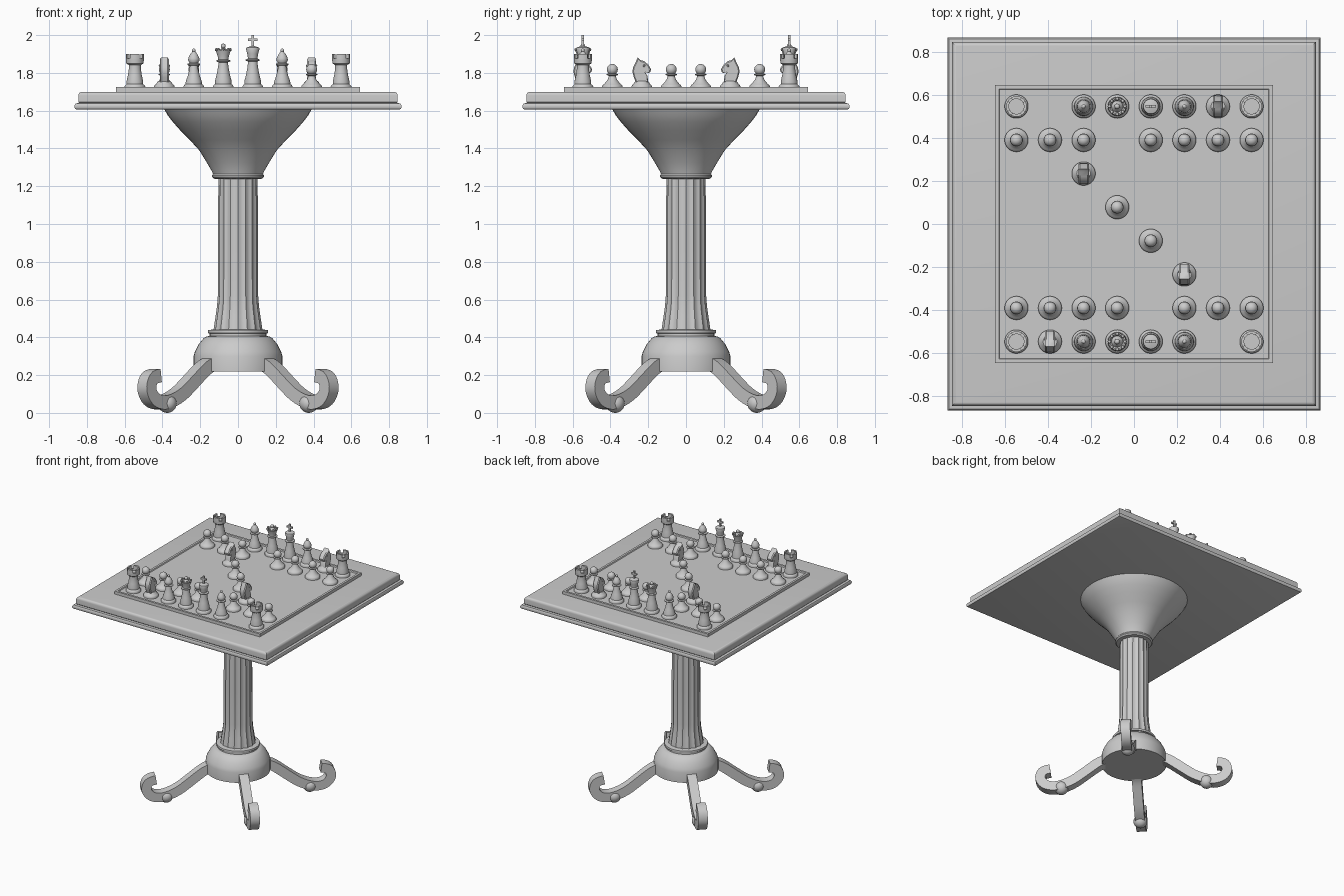
import bpy, bmesh, math
from mathutils import Vector, Matrix

if "Cube" in bpy.data.objects:
    bpy.data.objects.remove(bpy.data.objects["Cube"])

grey = bpy.data.materials.new("stone grey")
grey.diffuse_color = (0.6, 0.6, 0.6, 1)
grey.use_nodes = True
grey.node_tree.nodes["Principled BSDF"].inputs["Base Color"].default_value = grey.diffuse_color


def loft(bm, sections, closed_caps=True):
    """Join successive closed sections with quads and cap both ends."""
    rings = [[bm.verts.new(p) for p in s] for s in sections]
    n = len(rings[0])
    for a, b in zip(rings, rings[1:]):
        for i in range(n):
            j = (i + 1) % n
            bm.faces.new((a[i], a[j], b[j], b[i]))
    if closed_caps:
        bm.faces.new(rings[0][::-1])
        bm.faces.new(rings[-1])


def lathe(bm, profile, seg=32):
    loft(bm, [[(r * math.cos(2 * math.pi * i / seg), r * math.sin(2 * math.pi * i / seg), z)
               for i in range(seg)] for r, z in profile])


def squares(bm, profile):
    loft(bm, [[(-r, -r, z), (r, -r, z), (r, r, z), (-r, r, z)] for r, z in profile])


def ball(bm, pos, r, seg=20):
    bmesh.ops.create_uvsphere(bm, u_segments=seg, v_segments=seg // 2, radius=r,
                              matrix=Matrix.Translation(pos))


def box(bm, pos, size):
    bmesh.ops.create_cube(bm, size=1, matrix=Matrix.Translation(pos) @ Matrix.Diagonal((*size, 1)))


def arc(cx, cz, r, a0, a1, n):
    return [(cx + r * math.cos(math.radians(a0 + (a1 - a0) * i / n)),
             cz + r * math.sin(math.radians(a0 + (a1 - a0) * i / n))) for i in range(n + 1)]


def mesh(name, build, *args):
    bm = bmesh.new()
    build(bm, *args)
    bmesh.ops.recalc_face_normals(bm, faces=bm.faces)
    me = bpy.data.meshes.new(name)
    bm.to_mesh(me)
    bm.free()
    me.materials.append(grey)
    return me


def place(name, me, loc=(0, 0, 0), rot=0):
    ob = bpy.data.objects.new(name, me)
    ob.location = loc
    ob.rotation_euler.z = rot
    bpy.context.collection.objects.link(ob)
    return ob


# Table top: lower lip, groove and rounded slab
place("table_lip", mesh("table_lip", squares, [
    (0.85, 1.605), (0.862, 1.609), (0.866, 1.618), (0.866, 1.628), (0.86, 1.638), (0.84, 1.641)]))
place("table_slab", mesh("table_slab", squares,
      [(0.838, 1.636), (0.845, 1.645)] + arc(0.825, 1.68, 0.02, 0, 90, 5)))
# Board with a thin raised rim
place("board", mesh("board", squares, [
    (0.645, 1.695), (0.645, 1.724), (0.628, 1.724), (0.624, 1.716)]))

# Pedestal
place("bowl", mesh("bowl", lathe, [
    (0.13, 1.255), (0.136, 1.275), (0.165, 1.325), (0.205, 1.39), (0.255, 1.445), (0.305, 1.495),
    (0.345, 1.54), (0.372, 1.575), (0.39, 1.608)], 48))
place("upper_ring", mesh("upper_ring", lathe, [
    (0.115, 1.238), (0.128, 1.24), (0.137, 1.25), (0.137, 1.258), (0.128, 1.27)], 48))


def fluted(bm):
    prof = [(0.131, 0.425), (0.128, 0.45), (0.119, 0.51), (0.111, 0.565), (0.107, 0.62), (0.106, 0.9), (0.104, 1.25)]
    seg, flutes = 128, 16
    loft(bm, [[(rr * math.cos(t), rr * math.sin(t), z) for i in range(seg)
               for t in [2 * math.pi * i / seg]
               for rr in [r * (1 - 0.06 * abs(math.sin(flutes / 2 * t)))]] for r, z in prof])


place("column", mesh("column", fluted))
place("lower_ring", mesh("lower_ring", lathe, [
    (0.13, 0.405), (0.15, 0.408), (0.15, 0.42), (0.158, 0.422), (0.16, 0.43), (0.158, 0.438), (0.13, 0.442)], 48))
place("pedestal_base", mesh("pedestal_base", lathe, [
    (0.235, 0.22), (0.235, 0.30), (0.228, 0.325), (0.207, 0.365), (0.182, 0.395), (0.165, 0.405), (0.12, 0.41)], 48))


# Scrolled legs on the diagonals, each with a ball foot
def leg(bm):
    pts = [Vector(p) for p in [(0.16, 0.275), (0.19, 0.265), (0.26, 0.235), (0.36, 0.16), (0.44, 0.102), (0.52, 0.066),
                               (0.59, 0.055), (0.65, 0.075), (0.682, 0.125), (0.665, 0.18),
                               (0.61, 0.198), (0.59, 0.19)]]
    path = []
    for a, b, c, d in zip(pts, pts[1:], pts[2:], pts[3:]):
        for i in range(5):
            t = i / 5
            path.append(0.5 * (2 * b + (c - a) * t + (2 * a - 5 * b + 4 * c - d) * t * t
                               + (3 * b - a - 3 * c + d) * t ** 3))
    path.append(pts[-2])
    w, th = 0.035, 0.036
    secs = []
    for i, p in enumerate(path):
        tan = (path[min(i + 1, len(path) - 1)] - path[max(i - 1, 0)]).normalized()
        n = Vector((-tan.y, tan.x)) * th
        secs.append([(p.x + s * n.x, y, p.y + s * n.y) for s, y in ((1, w), (1, -w), (-1, -w), (-1, w))])
    loft(bm, secs)


leg_mesh = mesh("leg", leg)
foot_mesh = mesh("foot_ball", ball, (0.53, 0, 0.05), 0.05, 24)
for k in range(4):
    ang = math.radians(45 + 90 * k)
    place(f"leg_{k + 1}", leg_mesh, rot=ang)
    place(f"foot_ball_{k + 1}", foot_mesh, rot=ang)

# Chess pieces: heights measured from the board
BASE = [(0.055, 0), (0.055, 0.012), (0.05, 0.02), (0.044, 0.024)]


def pawn(bm):
    lathe(bm, BASE + [(0.036, 0.034), (0.025, 0.048), (0.018, 0.068), (0.03, 0.073), (0.03, 0.078), (0.015, 0.082)])
    ball(bm, (0, 0, 0.102), 0.029)


def rook(bm):
    lathe(bm, BASE + [(0.044, 0.04), (0.037, 0.07), (0.032, 0.105), (0.032, 0.125), (0.046, 0.135),
                      (0.048, 0.16), (0.035, 0.16), (0.035, 0.145)])
    for k in range(4):  # battlements, gaps on the diagonals
        secs = []
        for i in range(7):
            t = math.radians(90 * k - 32 + 64 * i / 6)
            secs.append([(r * math.cos(t), r * math.sin(t), z)
                         for r, z in ((0.035, 0.155), (0.048, 0.155), (0.048, 0.184), (0.035, 0.184))])
        loft(bm, secs)


def bishop(bm):
    lathe(bm, BASE + [(0.042, 0.04), (0.033, 0.065), (0.025, 0.095), (0.02, 0.122), (0.034, 0.126), (0.034, 0.132),
                      (0.022, 0.136), (0.03, 0.15), (0.029, 0.162), (0.02, 0.182), (0.007, 0.198)])
    ball(bm, (0, 0, 0.203), 0.01, 12)


def queen(bm):
    lathe(bm, BASE + [(0.043, 0.045), (0.034, 0.08), (0.027, 0.12), (0.025, 0.14), (0.037, 0.144), (0.037, 0.15),
                      (0.027, 0.154), (0.03, 0.175), (0.041, 0.204), (0.034, 0.204), (0.026, 0.195), (0.008, 0.218)])
    ball(bm, (0, 0, 0.226), 0.013, 12)
    for k in range(8):
        t = math.pi * k / 4
        ball(bm, (0.036 * math.cos(t), 0.036 * math.sin(t), 0.207), 0.009, 8)


def king(bm):
    lathe(bm, BASE + [(0.043, 0.045), (0.034, 0.08), (0.027, 0.12), (0.025, 0.145), (0.037, 0.149), (0.037, 0.155),
                      (0.025, 0.16), (0.029, 0.185), (0.036, 0.212), (0.034, 0.218), (0.01, 0.226)])
    box(bm, (0, 0, 0.252), (0.013, 0.013, 0.064))
    box(bm, (0, 0, 0.26), (0.048, 0.012, 0.013))


def knight(bm):
    lathe(bm, BASE + [(0.04, 0.032), (0.032, 0.04)])
    side = [(-0.03, 0.03), (-0.042, 0.06), (-0.05, 0.09), (-0.046, 0.115), (-0.032, 0.142), (-0.022, 0.166),
            (-0.008, 0.152), (0.014, 0.146), (0.034, 0.128), (0.049, 0.104), (0.045, 0.088), (0.034, 0.083),
            (0.016, 0.09), (0.03, 0.068), (0.034, 0.03)]
    loft(bm, [[(x, y * s, 0.09 + (z - 0.09) * s) for y, z in side]
              for x, s in ((-0.024, 0.88), (-0.017, 1), (0.017, 1), (0.024, 0.88))])
    for x in (-0.023, 0.023):
        ball(bm, (x, 0.012, 0.122), 0.007, 8)


kinds = {"P": ("pawn", pawn), "R": ("rook", rook), "N": ("knight", knight),
         "B": ("bishop", bishop), "Q": ("queen", queen), "K": ("king", king)}
meshes = {c: mesh(n, f) for c, (n, f) in kinds.items()}
rows = ["RNBQKB.R", "PPPP.PPP", ".....N..", "....P...", "...P....", "..N.....", "PPP.PPPP", "R.BQKBNR"]
for j, row in enumerate(rows):
    for i, c in enumerate(row):
        if c != ".":
            place(f"{'near' if j < 4 else 'far'}_{kinds[c][0]}_{i + 1}", meshes[c],
                  ((i - 3.5) * 0.156, (j - 3.5) * 0.156, 1.716), 0 if j < 4 else math.pi)

# Smooth rounded parts, keep hard edges crisp
for ob in bpy.context.collection.objects:
    ob.select_set(True)
    bpy.context.view_layer.objects.active = ob
bpy.ops.object.shade_smooth_by_angle(angle=math.radians(35))
